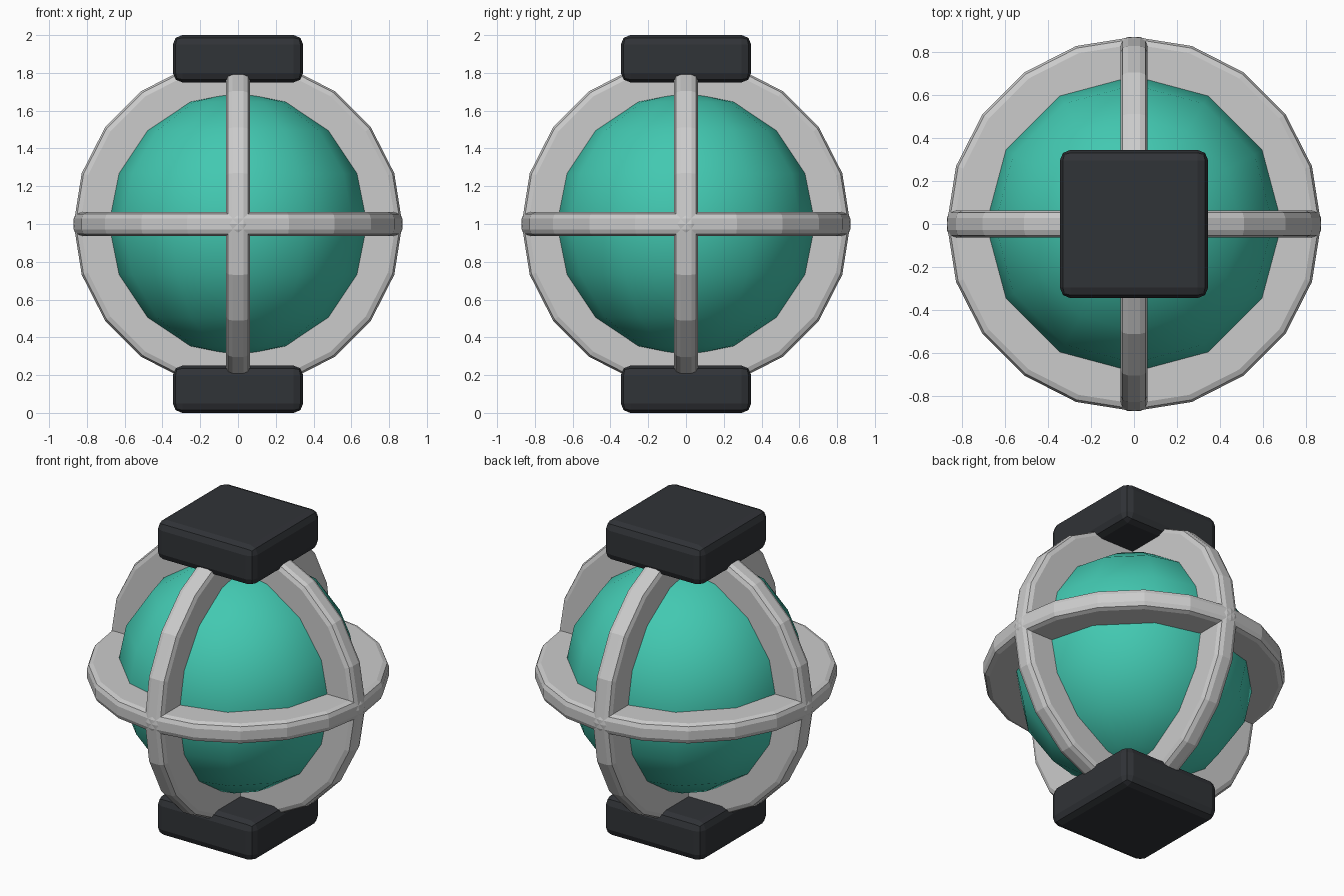
import bpy, bmesh
from math import cos, sin, pi

if "Cube" in bpy.data.objects:
    bpy.data.objects.remove(bpy.data.objects["Cube"])


def material(name, rgb):
    m = bpy.data.materials.new(name)
    m.diffuse_color = (*rgb, 1)
    m.use_nodes = True
    m.node_tree.nodes["Principled BSDF"].inputs["Base Color"].default_value = m.diffuse_color
    return m


def add_object(name, bm, mat=None):
    bmesh.ops.recalc_face_normals(bm, faces=bm.faces)
    me = bpy.data.meshes.new(name)
    bm.to_mesh(me)
    bm.free()
    ob = bpy.data.objects.new(name, me)
    bpy.context.collection.objects.link(ob)
    if mat:
        me.materials.append(mat)
    return ob


def ring(name, rotation, inner=0.62, outer=0.87, half=0.063, b=0.035, sides=20):
    # rectangular band with a two-step rounded outer rim, swept round z
    k = b * (1 - cos(pi / 4))
    rim = [(outer - b, half), (outer - k, half - k), (outer, half - b)]
    profile = [(inner, half)] + rim + [(r, -z) for r, z in reversed(rim)] + [(inner, -half)]
    bm = bmesh.new()
    loops = []
    for i in range(sides):
        a = 2 * pi * i / sides
        loops.append([bm.verts.new((r * cos(a), r * sin(a), z)) for r, z in profile])
    n = len(profile)
    for i in range(sides):
        p, q = loops[i], loops[(i + 1) % sides]
        for j in range(n):
            bm.faces.new((p[j], q[j], q[(j + 1) % n], p[(j + 1) % n]))
    ob = add_object(name, bm)
    ob.location.z = 1
    ob.rotation_euler = rotation


def end_block(name, z, mat):
    bm = bmesh.new()
    bmesh.ops.create_cube(bm, size=1)
    bmesh.ops.scale(bm, vec=(0.69, 0.69, 0.25), verts=bm.verts)
    ob = add_object(name, bm, mat)
    ob.location.z = z
    bev = ob.modifiers.new("Bevel", 'BEVEL')
    bev.width = 0.05
    bev.segments = 2


teal = material("teal", (0.055, 0.58, 0.44))
dark = material("dark", (0.03, 0.033, 0.038))

# smooth core ball
bm = bmesh.new()
bmesh.ops.create_uvsphere(bm, u_segments=12, v_segments=8, radius=0.70)
for f in bm.faces:
    f.smooth = True
core = add_object("core_ball", bm, teal)
core.location.z = 1

# three crossing cage rings
ring("ring_horizontal", (0, 0, 0))
ring("ring_front", (pi / 2, 0, 0))
ring("ring_side", (0, pi / 2, 0))

# square blocks at both ends
end_block("top_block", 1.875, dark)
end_block("bottom_block", 0.125, dark)
